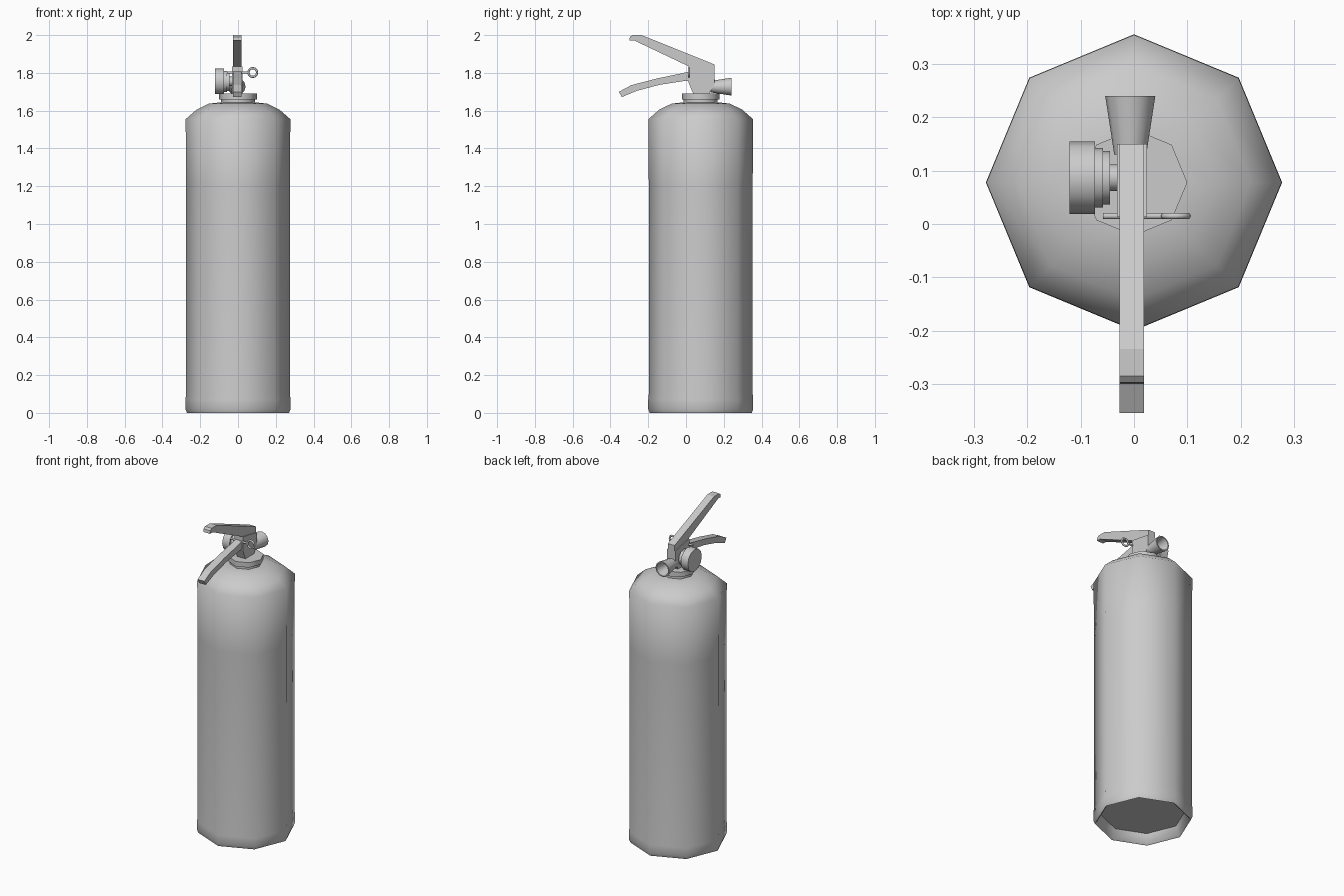
import bpy, bmesh, math
from mathutils import Matrix, Vector

cube = bpy.data.objects.get("Cube")
if cube:
    bpy.data.objects.remove(cube)

GREY = (0.6, 0.6, 0.6, 1)
grey = bpy.data.materials.new("plain grey")
grey.use_nodes = True
grey.diffuse_color = GREY
grey.node_tree.nodes["Principled BSDF"].inputs["Base Color"].default_value = GREY

AXIS_Y = 0.078  # centre line of the cylinder


def finish(name, bm, smooth):
    """Turn a bmesh into a shaded, coloured object."""
    bmesh.ops.recalc_face_normals(bm, faces=bm.faces)
    mesh = bpy.data.meshes.new(name)
    bm.to_mesh(mesh)
    bm.free()
    mesh.materials.append(grey)
    obj = bpy.data.objects.new(name, mesh)
    bpy.context.collection.objects.link(obj)
    bpy.ops.object.select_all(action='DESELECT')
    obj.select_set(True)
    bpy.context.view_layer.objects.active = obj
    if smooth:
        bpy.ops.object.shade_smooth_by_angle(angle=math.radians(smooth))
    return obj


def lathe(name, profile, sides, origin, direction=(0, 0, 1), smooth=50):
    """Revolve (radius, height) points; radius 0 closes an end."""
    bm = bmesh.new()
    rings = []
    for r, h in profile:
        if r == 0:
            rings.append([bm.verts.new((0, 0, h))] * sides)
        else:
            rings.append([bm.verts.new((r * math.cos(a), r * math.sin(a), h))
                          for a in (i * math.tau / sides for i in range(sides))])
    for low, high in zip(rings, rings[1:]):
        for i in range(sides):
            j = (i + 1) % sides
            corners = list(dict.fromkeys((low[i], low[j], high[j], high[i])))
            bm.faces.new(corners)
    turn = Vector((0, 0, 1)).rotation_difference(Vector(direction)).to_matrix().to_4x4()
    bm.transform(Matrix.Translation(origin) @ turn)
    return finish(name, bm, smooth)


def plate(name, outline, x0, x1):
    """Extrude a (y, z) outline sideways."""
    bm = bmesh.new()
    face = bm.faces.new([bm.verts.new((x0, y, z)) for y, z in outline])
    side = bmesh.ops.extrude_face_region(bm, geom=[face])
    verts = [v for v in side["geom"] if isinstance(v, bmesh.types.BMVert)]
    bmesh.ops.translate(bm, verts=verts, vec=(x1 - x0, 0, 0))
    return finish(name, bm, 0)


# Tank with a base band, rounded shoulder and recessed bottom
lathe("tank", [(0, 0.06), (0.24, 0.06), (0.262, 0.005), (0.27, 0), (0.278, 0.02),
               (0.278, 0.07), (0.274, 0.11), (0.275, 1.2), (0.277, 1.555),
               (0.22, 1.605), (0.155, 1.637), (0.085, 1.645), (0, 1.645)],
      8, (0, AXIS_Y, 0), smooth=60)

# Neck and collar
lathe("neck", [(0, 1.63), (0.09, 1.63), (0.09, 1.66), (0.1, 1.66),
               (0.1, 1.69), (0, 1.69)], 8, (0, AXIS_Y, 0), smooth=50)

# Valve block under the levers
plate("valve_body", [(0.04, 1.685), (0.12, 1.685), (0.15, 1.74), (0.15, 1.81),
                     (0.013, 1.835), (0.013, 1.75)], -0.032, 0.024)

# Squeeze lever and carrying handle
plate("upper_lever", [(-0.30, 1.972), (-0.297, 1.99), (-0.285, 2.0), (-0.235, 2.0),
                      (0.15, 1.845), (0.15, 1.80), (0.02, 1.832), (-0.275, 1.972)],
      -0.027, 0.019)
plate("lower_handle", [(0.03, 1.81), (-0.035, 1.795), (-0.155, 1.77), (-0.29, 1.735),
                       (-0.355, 1.70), (-0.34, 1.672), (-0.26, 1.705),
                       (-0.14, 1.737), (-0.01, 1.757), (0.03, 1.757)],
      -0.027, 0.019)

# Hollow discharge nozzle at the back
lathe("nozzle", [(0, 0), (0.03, 0), (0.047, 0.11), (0.04, 0.11), (0.025, 0.03), (0, 0.03)],
      12, (-0.007, 0.13, 1.727), (0, 1, 0))

# Pressure gauge on the right side, stepped towards the valve
lathe("gauge", [(0, 0), (0.025, 0), (0.025, 0.02), (0.05, 0.02), (0.05, 0.033),
                (0.056, 0.033), (0.056, 0.048), (0.068, 0.048), (0.068, 0.096), (0, 0.096)],
      12, (-0.025, 0.087, 1.755), (-1, 0, 0))

# Safety pin with pull ring
lathe("safety_pin", [(0, 0), (0.006, 0), (0.006, 0.112), (0, 0.112)],
      8, (-0.058, 0.015, 1.802), (1, 0, 0))
bpy.ops.mesh.primitive_torus_add(major_segments=16, minor_segments=6, major_radius=0.023,
                                 minor_radius=0.006, location=(0.078, 0.015, 1.802),
                                 rotation=(math.pi / 2, 0, 0))
ring = bpy.context.object
ring.name = "pull_ring"
ring.data.materials.append(grey)
bpy.ops.object.shade_smooth_by_angle(angle=math.radians(70))
